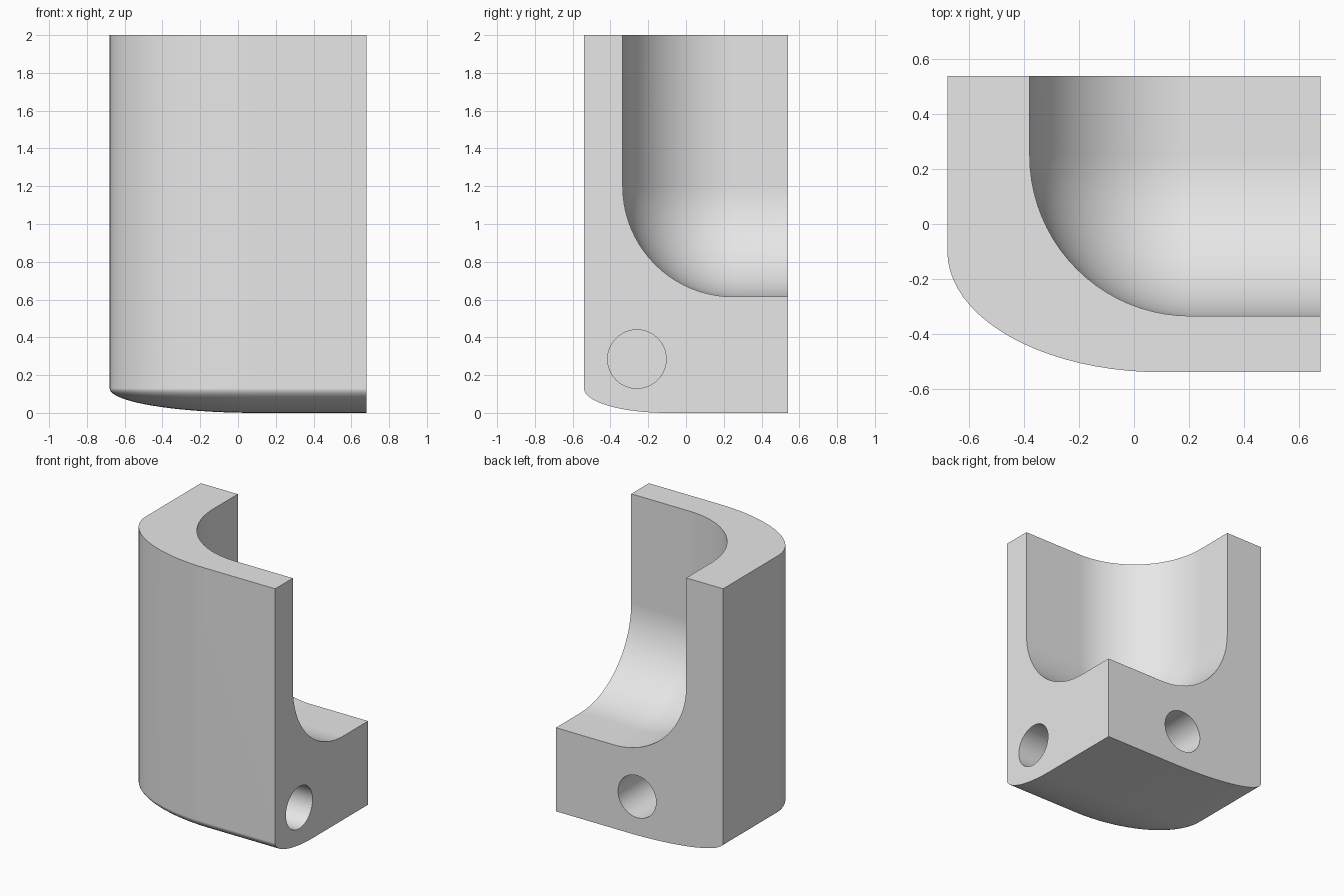
import bpy, bmesh, math
from mathutils import Matrix, Vector

cube = bpy.data.objects.get("Cube")
if cube:
    bpy.data.objects.remove(cube, do_unlink=True)

grey = bpy.data.materials.new("plain grey")
grey.use_nodes = True
grey.diffuse_color = (0.8, 0.8, 0.8, 1)
grey.node_tree.nodes["Principled BSDF"].inputs["Base Color"].default_value = (0.8, 0.8, 0.8, 1)


def add_object(name, bm):
    bmesh.ops.recalc_face_normals(bm, faces=bm.faces)
    mesh = bpy.data.meshes.new(name)
    bm.to_mesh(mesh)
    bm.free()
    mesh.materials.append(grey)
    obj = bpy.data.objects.new(name, mesh)
    bpy.context.collection.objects.link(obj)
    return obj


def corner_block(name, low, high, radii, segments):
    """Box whose low corner is rounded to an ellipsoid with the given radii."""
    low, high, radii = Vector(low), Vector(high), Vector(radii)
    bm = bmesh.new()
    bmesh.ops.create_cube(bm, size=1)
    # Round with unit radius first, then stretch to the final radii
    for v in bm.verts:
        v.co = [(c + 0.5) * (h - l) / r for c, l, h, r in zip(v.co, low, high, radii)]
    corner = min(bm.verts, key=lambda v: v.co.length)
    bmesh.ops.bevel(bm, geom=list(corner.link_edges), offset=1, segments=segments,
                    profile=0.5, affect='EDGES')
    bmesh.ops.transform(bm, verts=bm.verts,
                        matrix=Matrix.Translation(low) @ Matrix.Diagonal(radii).to_4x4())
    return add_object(name, bm)


def hole(name, centre, axis, radius, depth):
    """Blind round hole, centred on a face and sunk along the axis."""
    bm = bmesh.new()
    turn = Vector(axis).to_track_quat('Z', 'Y').to_matrix().to_4x4()
    bmesh.ops.create_cone(bm, cap_ends=True, segments=64, radius1=radius,
                          radius2=radius, depth=depth * 2,
                          matrix=Matrix.Translation(centre) @ turn)
    return add_object(name, bm)


# Outer body with its stretched round corner
body = corner_block("corner_bracket", (-0.68, -0.54, 0), (0.68, 0.54, 2),
                    (0.78, 0.44, 0.13), 20)

# Cavity and the two mounting holes
cutters = [
    corner_block("cavity_cutter", (-0.38, -0.335, 0.615), (0.9, 0.8, 2.2),
                 (0.585, 0.585, 0.585), 20),
    hole("side_hole_cutter", (0.68, -0.26, 0.285), (1, 0, 0), 0.155, 0.45),
    hole("back_hole_cutter", (0.02, 0.54, 0.285), (0, 1, 0), 0.155, 0.45),
]

bpy.ops.object.select_all(action='DESELECT')
body.select_set(True)
bpy.context.view_layer.objects.active = body
for cutter in cutters:
    cutter.hide_render = True
    mod = body.modifiers.new(cutter.name, 'BOOLEAN')
    mod.operation = 'DIFFERENCE'
    mod.solver = 'EXACT'
    mod.object = cutter
    bpy.ops.object.modifier_apply(modifier=mod.name)
    bpy.data.objects.remove(cutter, do_unlink=True)

# Smooth curves, crisp cut edges, flat faces kept flat
bpy.ops.object.shade_smooth_by_angle(angle=math.radians(30))
weighted = body.modifiers.new("even_shading", 'WEIGHTED_NORMAL')
weighted.keep_sharp = True
